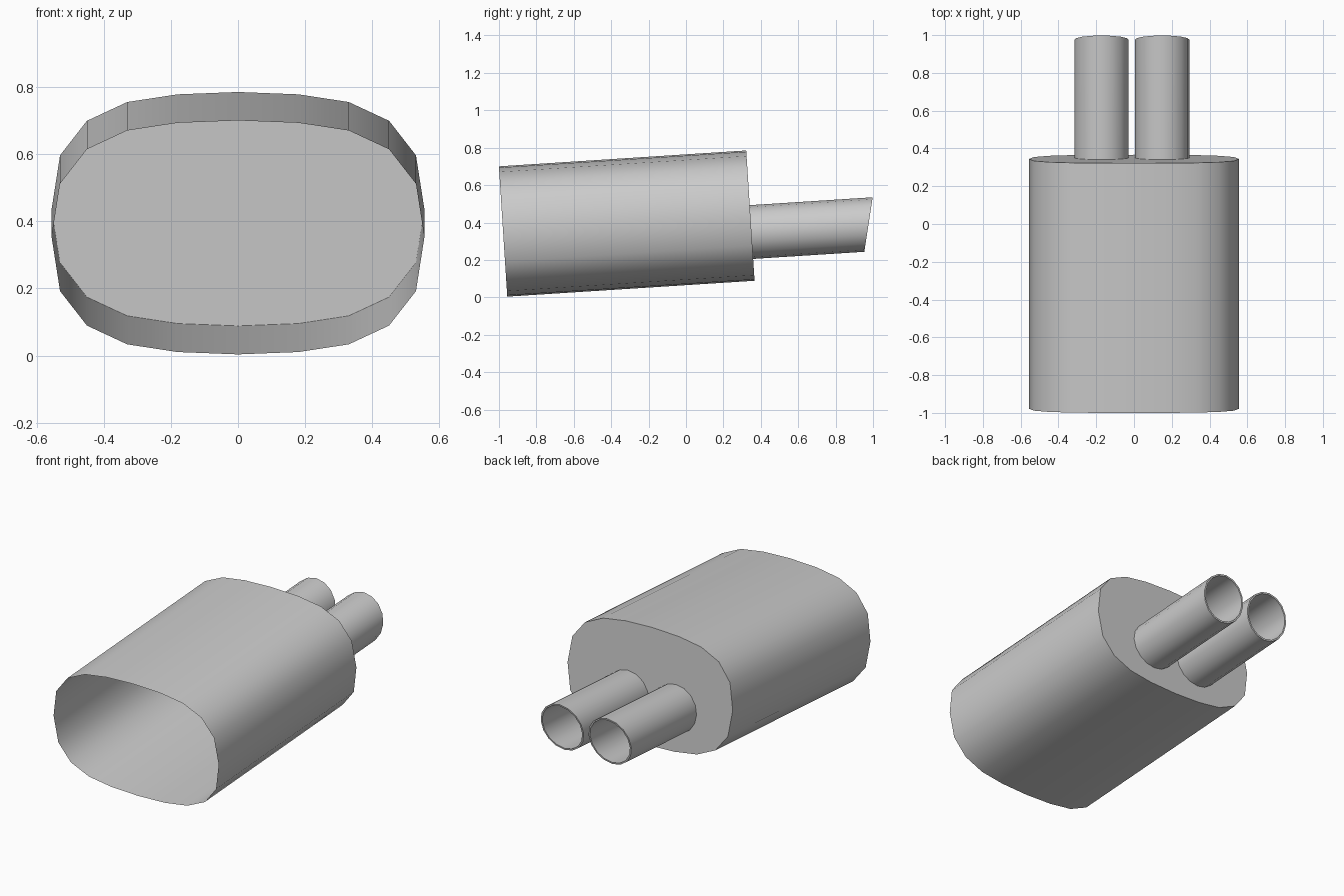
import bpy, bmesh, math
from mathutils import Vector, Matrix

cube = bpy.data.objects.get("Cube")
if cube:
    bpy.data.objects.remove(cube, do_unlink=True)

metal = bpy.data.materials.new("grey_metal")
metal.use_nodes = True
GREY = (0.6, 0.6, 0.6, 1)
metal.diffuse_color = GREY
metal.node_tree.nodes["Principled BSDF"].inputs["Base Color"].default_value = GREY

TILT = math.radians(3.67)
AXIS = Vector((0, math.cos(TILT), math.sin(TILT)))
UP = Vector((0, -math.sin(TILT), math.cos(TILT)))


def make_object(name, bm):
    bmesh.ops.recalc_face_normals(bm, faces=bm.faces)
    mesh = bpy.data.meshes.new(name)
    bm.to_mesh(mesh)
    bm.free()
    mesh.materials.append(metal)
    obj = bpy.data.objects.new(name, mesh)
    bpy.context.collection.objects.link(obj)
    bpy.ops.object.select_all(action="DESELECT")
    obj.select_set(True)
    bpy.context.view_layer.objects.active = obj
    bpy.ops.object.shade_smooth_by_angle(angle=math.radians(30))
    return obj


def ring(bm, centre, outline):
    return [bm.verts.new(centre + Vector((x, 0, 0)) + UP * h) for x, h in outline]


def bridge(bm, a, b):
    for i in range(len(a)):
        j = (i + 1) % len(a)
        bm.faces.new((a[i], a[j], b[j], b[i]))


# Rounded oval sleeve: one quarter outline mirrored, open front, closed back
quarter = [(0, 0.349), (0.18, 0.342), (0.33, 0.319), (0.45, 0.263), (0.53, 0.16), (0.555, 0)]
right_half = quarter + [(x, -h) for x, h in quarter[-2::-1]]
outline = right_half + [(-x, h) for x, h in right_half[-2:0:-1]]
front_centre = Vector((0, -0.978, 0.352))
back_centre = front_centre + AXIS * 1.325
bm = bmesh.new()
front = ring(bm, front_centre, outline)
back = ring(bm, back_centre, outline)
bridge(bm, front, back)
bm.faces.new(back)
make_object("muffler_body", bm)


# Twin thin-walled tail pipes with slanted ends
def tail_pipe(name, x, radius=0.144, wall=0.01, sides=16):
    start = back_centre + UP * -0.088 + Vector((x, 0, 0))
    bm = bmesh.new()
    loops = []
    for r in (radius, radius - wall):
        circle = [(r * math.sin(math.tau * i / sides), r * math.cos(math.tau * i / sides))
                  for i in range(sides)]
        base = ring(bm, start, circle)
        tip = ring(bm, start + AXIS * 0.627, circle)
        # Slant the tip so that its upper edge reaches furthest back
        for v, (_, h) in zip(tip, circle):
            v.co += AXIS * h * 0.22
        bridge(bm, base, tip)
        loops.append(tip)
    bridge(bm, *loops)
    make_object(name, bm)


tail_pipe("right_tail_pipe", -0.172)
tail_pipe("left_tail_pipe", 0.149)
